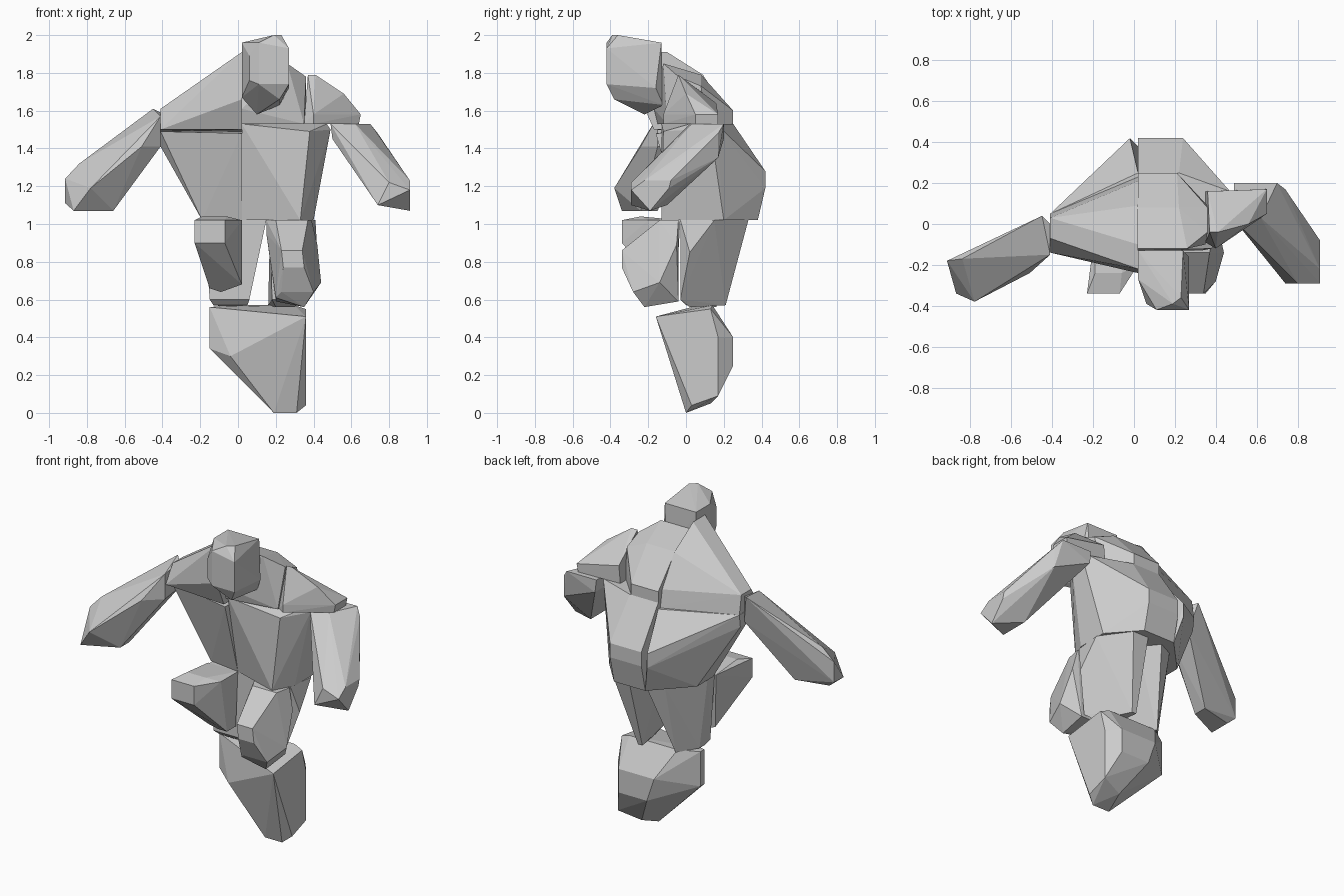
import bpy
import bmesh

default_cube = bpy.data.objects.get("Cube")
if default_cube:
    bpy.data.objects.remove(default_cube, do_unlink=True)

# One plain stone colour for the whole figure
stone = bpy.data.materials.new("stone_grey")
stone.use_nodes = True
stone_colour = (.6, .6, .6, 1)
stone.diffuse_color = stone_colour
stone.node_tree.nodes["Principled BSDF"].inputs["Base Color"].default_value = stone_colour

# Shared planes where neighbouring rocks meet
SPLIT = .02        # seam between left and right body halves
CHEST = 1.53       # bottom of the upper body on the left
RIB = 1.49         # bottom of the upper body on the right
WAIST = 1.02       # bottom of the torso
BELLY = -.13       # front of the torso
BACK = .42         # furthest back of the torso
SHOULDER_BACK = .25
KNEE = -.34        # front of both knees
FACE = -.42        # front of the head
ANKLE = .57        # top of the foot rock
HIP_FRONT = -.03   # front of the rear leg rocks
HAND = 1.07        # lowest level of the hands


def rock(name, *corners):
    """Build one flat-faced rock as the convex skin around its corners."""
    bm = bmesh.new()
    for corner in corners:
        bm.verts.new(corner)
    skin = bmesh.ops.convex_hull(bm, input=bm.verts[:])
    loose = {item for key in ("geom_interior", "geom_unused")
             for item in skin[key] if isinstance(item, bmesh.types.BMVert)}
    bmesh.ops.delete(bm, geom=list(loose), context='VERTS')
    bmesh.ops.recalc_face_normals(bm, faces=bm.faces[:])
    mesh = bpy.data.meshes.new(name)
    bm.to_mesh(mesh)
    bm.free()
    mesh.materials.append(stone)
    part = bpy.data.objects.new(name, mesh)
    bpy.context.scene.collection.objects.link(part)


def along_x(left, right, y, z):
    """Two corners at the ends of an edge running from side to side."""
    return (left, y, z), (right, y, z)


def along_y(x, front, back, z):
    """Two corners at the ends of an edge running from front to back."""
    return (x, front, z), (x, back, z)


def along_z(x, y, low, high):
    """Two corners at the ends of an upright edge."""
    return (x, y, low), (x, y, high)


# Head, leaning forward
rock("head",
     *along_y(SPLIT, -.27, BELLY, 1.96),
     (.24, BELLY, 1.96), (.19, -.39, 2), (.23, -.36, 2),
     *along_z(.27, FACE, 1.74, 1.93),
     *along_z(.11, FACE, 1.74, 1.96),
     *along_z(.06, -.39, 1.76, 1.89),
     *along_y(SPLIT, -.27, BELLY, 1.67),
     (.22, -.38, 1.66), (.1, -.22, 1.58),
     (.22, -.12, 1.63), (.27, -.16, 1.72))

# Upper body, split down the middle
rock("right_upper_back",
     (-.41, -.14, 1.5), (-.41, .05, RIB),
     *along_y(-.41, -.07, .03, 1.61),
     (SPLIT, -.17, 1.5), (SPLIT, .23, RIB),
     *along_y(SPLIT, -.22, -.1, 1.91),
     (SPLIT, -.24, 1.66), (SPLIT, .21, 1.6), (SPLIT, .09, 1.79))

rock("left_upper_back",
     *along_x(SPLIT, .26, -.12, 1.85),
     *along_x(SPLIT, .22, .08, 1.79),
     (.36, -.04, 1.78), (.36, .08, 1.73),
     *along_x(SPLIT, .21, SHOULDER_BACK, 1.6),
     *along_x(SPLIT, .21, SHOULDER_BACK, CHEST),
     *along_z(.36, .09, CHEST, 1.6),
     (.35, -.1, CHEST), (SPLIT, -.15, CHEST), (SPLIT, -.17, 1.61))

# Chest and belly, split down the middle
rock("right_chest",
     *along_y(-.41, -.08, .05, RIB),
     *along_y(-.41, -.02, .04, 1.41),
     (SPLIT, -.16, RIB - .01), (SPLIT, SHOULDER_BACK, RIB),
     *along_z(-.02, BACK, 1.19, 1.28),
     *along_y(SPLIT, -.03, .38, WAIST),
     *along_y(-.19, 0, .16, WAIST))

rock("left_chest",
     *along_y(SPLIT, BELLY, SHOULDER_BACK, CHEST),
     (.22, SHOULDER_BACK, CHEST),
     *along_y(.47, .02, .16, CHEST),
     *along_y(.49, .03, .13, 1.5),
     (.38, -.12, RIB),
     *along_x(SPLIT, .24, BACK, 1.28),
     *along_x(SPLIT, .24, BACK, 1.19),
     *along_x(SPLIT, .24, .38, WAIST),
     *along_y(.4, 0, .2, WAIST),
     (.33, BELLY, WAIST), (SPLIT, -.03, WAIST))

# Left shoulder plate
rock("left_shoulder",
     *along_x(.37, .41, -.04, 1.79),
     (.36, .16, 1.64), (.56, 0, 1.69),
     *along_y(.65, .05, .17, 1.58),
     *along_y(.64, .05, .17, CHEST),
     *along_z(.4, -.12, CHEST, 1.58),
     *along_y(.35, -.09, .16, CHEST))

# Arms
rock("left_arm",
     *along_y(.49, .02, .2, CHEST),
     *along_x(.62, .7, .2, CHEST),
     (.62, .03, CHEST),
     *along_y(.5, .02, .2, 1.45),
     *along_z(.74, .17, 1.35, 1.48),
     *along_y(.91, -.22, -.08, 1.23),
     (.8, -.29, 1.22),
     (.91, -.29, 1.18), (.91, -.09, 1.19), (.91, -.19, HAND),
     *along_y(.74, -.29, -.1, 1.1))

rock("right_arm",
     (-.45, .04, 1.61),
     *along_z(-.41, 0, 1.43, 1.59),
     *along_z(-.41, -.15, 1.41, 1.57),
     (-.51, -.24, 1.41), (-.84, -.17, 1.32),
     *along_z(-.915, -.18, 1.11, 1.24),
     (-.78, -.38, 1.19),
     *along_y(-.87, KNEE, -.2, HAND),
     *along_y(-.66, -.24, -.15, HAND))

# Thighs, raised to the front
rock("right_thigh",
     *along_x(-.23, -.07, KNEE, WAIST),
     *along_x(-.23, -.07, KNEE, .9),
     *along_x(-.19, -.06, -.24, WAIST + .02),
     *along_y(SPLIT, -.2, HIP_FRONT, WAIST),
     (-.19, HIP_FRONT, WAIST),
     *along_y(SPLIT, -.14, -.05, .68),
     (-.09, -.07, .64), (-.15, -.08, .66))

rock("left_thigh",
     *along_x(.15, .39, -.04, WAIST),
     *along_x(.2, .37, -.14, WAIST),
     (.15, -.06, .95),
     *along_x(.23, .34, KNEE, .86),
     *along_x(.24, .35, KNEE, .77),
     (.42, -.05, .89), (.44, -.14, .69),
     *along_x(.23, .4, -.28, .64),
     (.2, -.25, .61), (.35, -.22, .56),
     *along_x(.2, .36, -.04, .59))

# Rear leg rocks under the hips
rock("right_hip",
     *along_x(-.18, .15, HIP_FRONT, WAIST),
     (-.18, .04, WAIST), (-.04, .27, WAIST),
     (.06, .32, WAIST), (.15, .21, WAIST),
     *along_x(-.15, .06, HIP_FRONT, .6),
     *along_y(-.13, 0, .05, ANKLE),
     (.05, 0, ANKLE), (-.04, .16, ANKLE - .01))

rock("left_hip",
     *along_x(.17, .39, HIP_FRONT, WAIST),
     *along_x(.17, .28, .33, WAIST),
     (.41, .15, WAIST), (.42, .02, .85),
     *along_x(.18, .35, HIP_FRONT, .6),
     *along_x(.2, .3, .02, ANKLE - .01),
     *along_x(.16, .19, .21, ANKLE))

# Single heavy lower leg tapering to a point
rock("lower_leg",
     *along_y(-.15, .03, .07, ANKLE - .01),
     (.36, -.16, .51),
     *along_x(-.04, .3, .14, ANKLE),
     (.36, .13, .55),
     *along_y(-.15, .03, .07, .34),
     (-.04, -.04, .3),
     *along_x(.05, .3, SHOULDER_BACK, .4),
     *along_x(.1, .3, SHOULDER_BACK, .25),
     *along_z(.36, .17, .09, .4),
     (.36, .03, .04), (.22, .13, .05),
     *along_x(.19, .31, 0, 0))
